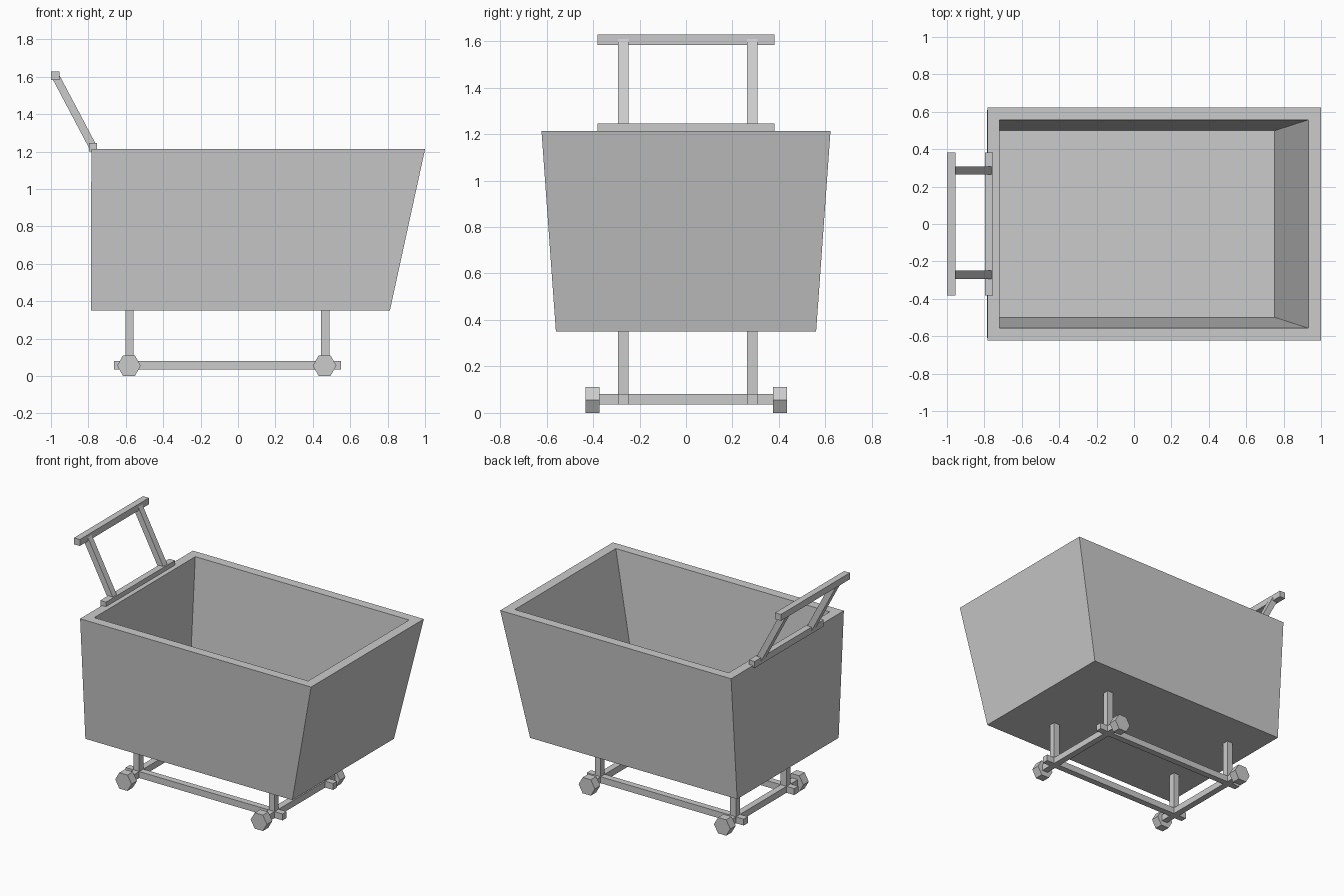
import bpy, bmesh, math
from mathutils import Vector

if "Cube" in bpy.data.objects:
    bpy.data.objects.remove(bpy.data.objects["Cube"])


def finish(bm, name):
    bmesh.ops.recalc_face_normals(bm, faces=bm.faces)
    mesh = bpy.data.meshes.new(name)
    bm.to_mesh(mesh)
    bm.free()
    obj = bpy.data.objects.new(name, mesh)
    bpy.context.collection.objects.link(obj)
    return obj


def box(name, x0, x1, y0, y1, z0, z1):
    bm = bmesh.new()
    bmesh.ops.create_cube(bm, size=1)
    for v in bm.verts:
        v.co = Vector((x1 if v.co.x > 0 else x0,
                       y1 if v.co.y > 0 else y0,
                       z1 if v.co.z > 0 else z0))
    return finish(bm, name)


# Basket: open tapered box with thick walls, lofted through four rectangles
bm = bmesh.new()
loops = []
for x0, x1, hy, z in [(-0.787, 0.812, 0.56, 0.35), (-0.784, 1.0, 0.622, 1.213),
                      (-0.72, 0.932, 0.557, 1.213), (-0.72, 0.752, 0.499, 0.41)]:
    loops.append([bm.verts.new(p) for p in
                  ((x0, -hy, z), (x1, -hy, z), (x1, hy, z), (x0, hy, z))])
for a, b in zip(loops, loops[1:]):
    for i in range(4):
        j = (i + 1) % 4
        bm.faces.new((a[i], a[j], b[j], b[i]))
bm.faces.new(loops[0])
bm.faces.new(loops[-1])
finish(bm, "basket")

T = 0.0225                      # half thickness of the bars
SIDES = (-0.271, 0.286)         # y of rails, legs and handle arms
AXLES = (-0.58, 0.466)          # x of legs, cross bars and wheels

# Undercarriage: long rails, cross bars, legs
for y in SIDES:
    box("base_rail", -0.662, 0.55, y - T, y + T, 0.036, 0.081)
for x in AXLES:
    box("cross_bar", x - T, x + T, -0.38, 0.38, 0.036, 0.081)
    for y in SIDES:
        box("leg", x - T, x + T, y - T, y + T, 0.04, 0.36)

# Hexagonal wheels at the cross bar ends
for x in AXLES:
    for y in (-0.402, 0.404):
        bm = bmesh.new()
        rings = [[bm.verts.new((x - 0.003 + 0.063 * math.cos(k * math.pi / 3), y + s,
                                0.0555 + 0.064 * math.sin(k * math.pi / 3)))
                  for k in range(6)] for s in (-0.03, 0.03)]
        for r in rings:
            bm.faces.new(r)
        for i in range(6):
            j = (i + 1) % 6
            bm.faces.new((rings[0][i], rings[0][j], rings[1][j], rings[1][i]))
        finish(bm, "wheel")

# Push handle: lower bar, grip and two slanted arms
box("handle_lower_bar", -0.797, -0.753, -0.381, 0.381, 1.2, 1.245)
box("handle_grip", -1.0, -0.955, -0.381, 0.381, 1.583, 1.628)
low, high = Vector((-0.773, 0, 1.22)), Vector((-0.974, 0, 1.6))
axis = high - low
mid = (low + high) / 2
for y in SIDES:
    h = axis.length / 2
    arm = box("handle_arm", -0.021, 0.021, -T, T, -h, h)
    arm.location = (mid.x, y, mid.z)
    arm.rotation_euler.y = math.atan2(axis.x, axis.z)
